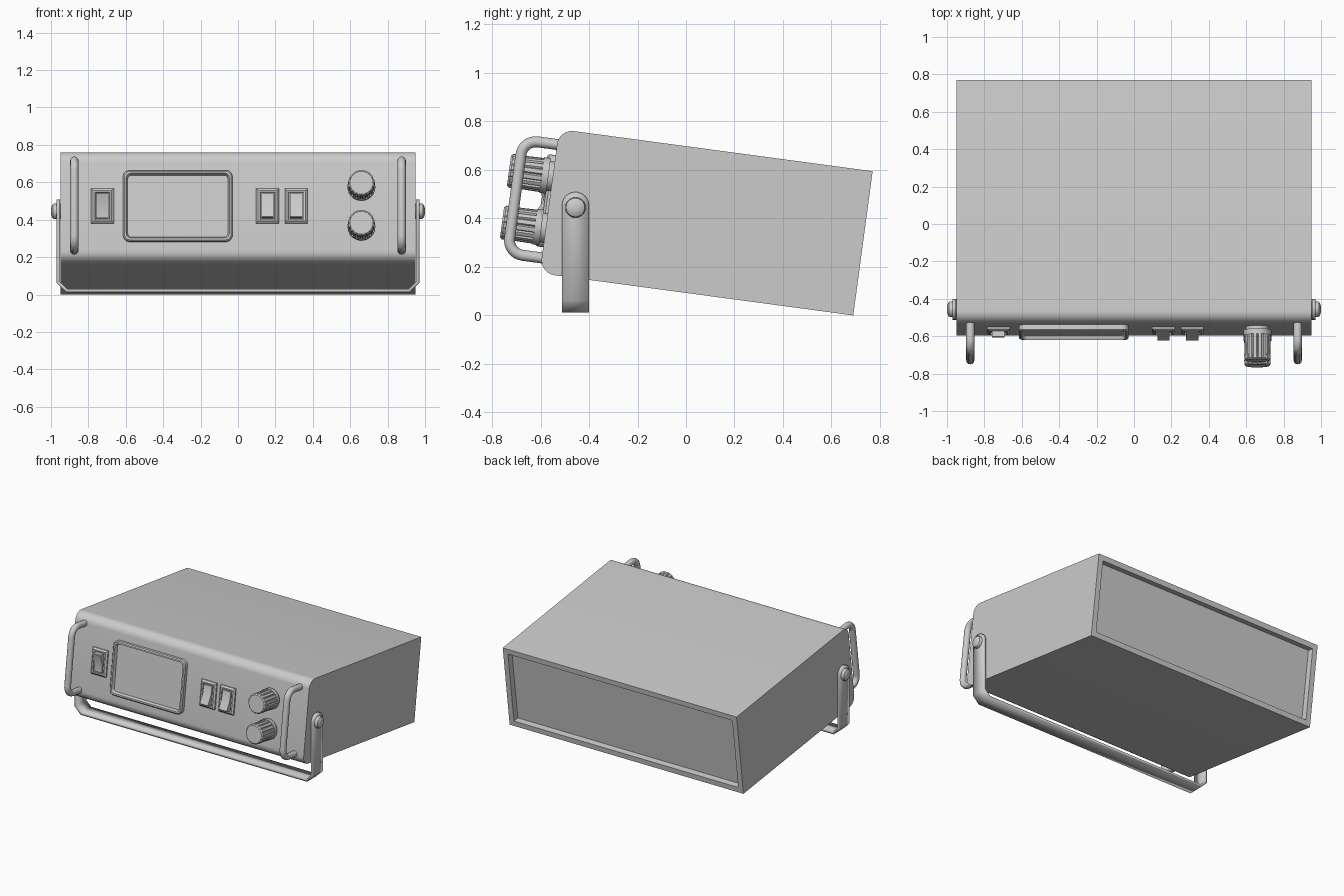
import bpy, bmesh
from math import sin, cos, pi, radians
from mathutils import Matrix, Vector

if "Cube" in bpy.data.objects:
    bpy.data.objects.remove(bpy.data.objects["Cube"])

# Frame of the tilted case: origin at the rear lower edge
TILT = Matrix.Translation((0, 0.69, 0)) @ Matrix.Rotation(radians(-7.65), 4, 'X')
HW, LEN, HT = 0.95, 1.305, 0.60


def finish(name, bm, matrix=None, angle=30):
    bmesh.ops.recalc_face_normals(bm, faces=bm.faces)
    me = bpy.data.meshes.new(name)
    bm.to_mesh(me)
    bm.free()
    ob = bpy.data.objects.new(name, me)
    bpy.context.collection.objects.link(ob)
    if matrix:
        ob.matrix_world = matrix
    bpy.ops.object.select_all(action='DESELECT')
    ob.select_set(True)
    bpy.context.view_layer.objects.active = ob
    bpy.ops.object.shade_smooth_by_angle(angle=radians(angle))
    return ob


def loft(rings):
    """Skin a list of equal closed rings and cap both ends."""
    bm = bmesh.new()
    vs = [[bm.verts.new(p) for p in r] for r in rings]
    n = len(vs[0])
    for a, b in zip(vs, vs[1:]):
        for i in range(n):
            j = (i + 1) % n
            bm.faces.new((a[i], a[j], b[j], b[i]))
    bm.faces.new(vs[0])
    bm.faces.new(vs[-1])
    return bm


def arc(cx, cy, r, a0, a1, n=8):
    return [(cx + r * cos(radians(a0 + (a1 - a0) * i / n)),
             cy + r * sin(radians(a0 + (a1 - a0) * i / n))) for i in range(n + 1)]


def panel_rect(cx, cz, w, h, out, r=0):
    """Rectangle ring on the front panel, raised by out."""
    a, b = w / 2 - r, h / 2 - r
    pts = []
    for sx, sz, a0 in ((1, 1, 0), (-1, 1, 90), (-1, -1, 180), (1, -1, 270)):
        c = (cx + sx * a, cz + sz * b)
        pts += arc(*c, r, a0, a0 + 90, 5) if r > 0 else [c]
    return [(x, -LEN - out, z) for x, z in pts]


# Case: rounded side profile swept across, with a recessed rear panel
R = 0.062
prof = [(0, 0), (0, HT)] + arc(-LEN + R, HT - R, R, 90, 180) + arc(-LEN + R, R, R, 180, 270)
bm = loft([[(s * HW, y, z) for y, z in prof] for s in (-1, 1)])
bmesh.ops.recalc_face_normals(bm, faces=bm.faces)
rear = [f for f in bm.faces if f.normal.y > 0.9]
bmesh.ops.inset_region(bm, faces=rear, thickness=0.055)
rear = bmesh.ops.extrude_discrete_faces(bm, faces=rear)['faces']
rear_verts = list(rear[0].verts)
bmesh.ops.translate(bm, verts=rear_verts, vec=(0, -0.045, 0))
for v in rear_verts:   # weld-free walls: keep the extruded loop as is
    v.select = False
finish("case", bm, TILT)

# Screen bezel with recessed glass
sx, sz, sw, sh = -0.322, 0.300, 0.585, 0.383
finish("screen_bezel", loft([
    panel_rect(sx, sz, sw, sh, -0.01, 0.035),
    panel_rect(sx, sz, sw, sh, 0.026, 0.035),
    panel_rect(sx, sz, sw - 0.014, sh - 0.014, 0.033, 0.030),
    panel_rect(sx, sz, sw - 0.034, sh - 0.034, 0.033, 0.024),
    panel_rect(sx, sz, sw - 0.050, sh - 0.050, 0.010, 0.020)]), TILT)

# Rocker switches: chamfered frame with a tilted rocker
for i, (x, flip) in enumerate(((-0.725, -1), (0.158, 1), (0.311, 1))):
    z = 0.301
    finish(f"switch_frame_{i + 1}", loft([
        panel_rect(x, z, 0.122, 0.187, -0.01),
        panel_rect(x, z, 0.122, 0.187, 0.010),
        panel_rect(x, z, 0.100, 0.165, 0.020),
        panel_rect(x, z, 0.080, 0.148, 0.020),
        panel_rect(x, z, 0.076, 0.144, 0.008)]), TILT)
    side = [(0, 0.066), (0.020, 0.066), (0.026, 0.0), (0.052, -0.062), (0.048, -0.067), (0, -0.067)]
    finish(f"switch_rocker_{i + 1}", loft(
        [[(x + s * 0.033, -LEN - o, z + dz * flip) for o, dz in side] for s in (-1, 1)]), TILT)


# Fluted knobs
def knob_ring(x, z, out, r, flute=0.0, flutes=16, sub=5):
    n = flutes * sub
    pts = []
    for k in range(n):
        rr = r - (flute if k % sub == 0 else 0)
        a = 2 * pi * k / n
        pts.append((x + rr * cos(a), -LEN - out, z + rr * sin(a)))
    return pts


for name, z in (("knob_upper", 0.403), ("knob_lower", 0.188)):
    x = 0.66
    finish(name, loft([
        knob_ring(x, z, -0.01, 0.062), knob_ring(x, z, 0.018, 0.062),
        knob_ring(x, z, 0.018, 0.074), knob_ring(x, z, 0.046, 0.074),
        knob_ring(x, z, 0.046, 0.071, 0.007), knob_ring(x, z, 0.150, 0.069, 0.007),
        knob_ring(x, z, 0.150, 0.071, 0.004), knob_ring(x, z, 0.174, 0.070, 0.004),
        knob_ring(x, z, 0.182, 0.062, 0.002)]), TILT)

# Front grab handles: bent round bar
bend, far, lo, hi = 0.062, -LEN - 0.142, 0.064, 0.536
path = ([(-LEN + 0.02, hi)] + arc(far + bend, hi - bend, bend, 90, 180)
        + arc(far + bend, lo + bend, bend, 180, 270) + [(-LEN + 0.02, lo)])
for name, x in (("handle_left", -0.875), ("handle_right", 0.875)):
    cu = bpy.data.curves.new(name, 'CURVE')
    cu.dimensions = '3D'
    cu.bevel_depth = 0.0225
    cu.bevel_resolution = 4
    cu.use_fill_caps = True
    sp = cu.splines.new('POLY')
    sp.points.add(len(path) - 1)
    for p, (y, z) in zip(sp.points, path):
        p.co = (x, y, z, 1)
    ob = bpy.data.objects.new(name, cu)
    bpy.context.collection.objects.link(ob)
    ob.matrix_world = TILT

# Tilting stand: flat strap bent under the case with rounded ends
YC, ZC, W, BX = -0.456, 0.453, 0.056, 0.961
half = [(BX, ZC + W * sin(radians(a)), W * cos(radians(a))) for a in (88, 78, 66, 54, 42, 30, 18, 9, 0)]
half += [(BX, 0.066, W), (BX - 0.045, 0.021, W)]
stations = half + [(-x, z, w) for x, z, w in reversed(half)]
bm = bmesh.new()
rows = [(bm.verts.new((x, YC - w, z)), bm.verts.new((x, YC + w, z))) for x, z, w in stations]
for a, b in zip(rows, rows[1:]):
    bm.faces.new((a[0], a[1], b[1], b[0]))
stand = finish("tilt_stand", bm, angle=20)
mod = stand.modifiers.new("thickness", 'SOLIDIFY')
mod.thickness = 0.018
mod.offset = 0
mod.use_even_offset = True

# Pivot screws with domed heads
for name, s in (("pivot_screw_left", -1), ("pivot_screw_right", 1)):
    steps = [(0.945, 0.042), (0.982, 0.042), (0.990, 0.038), (0.996, 0.028), (1.0, 0.012)]
    finish(name, loft([[(s * x, YC + r * cos(2 * pi * k / 32), 0.445 + r * sin(2 * pi * k / 32))
                        for k in range(32)] for x, r in steps]))
